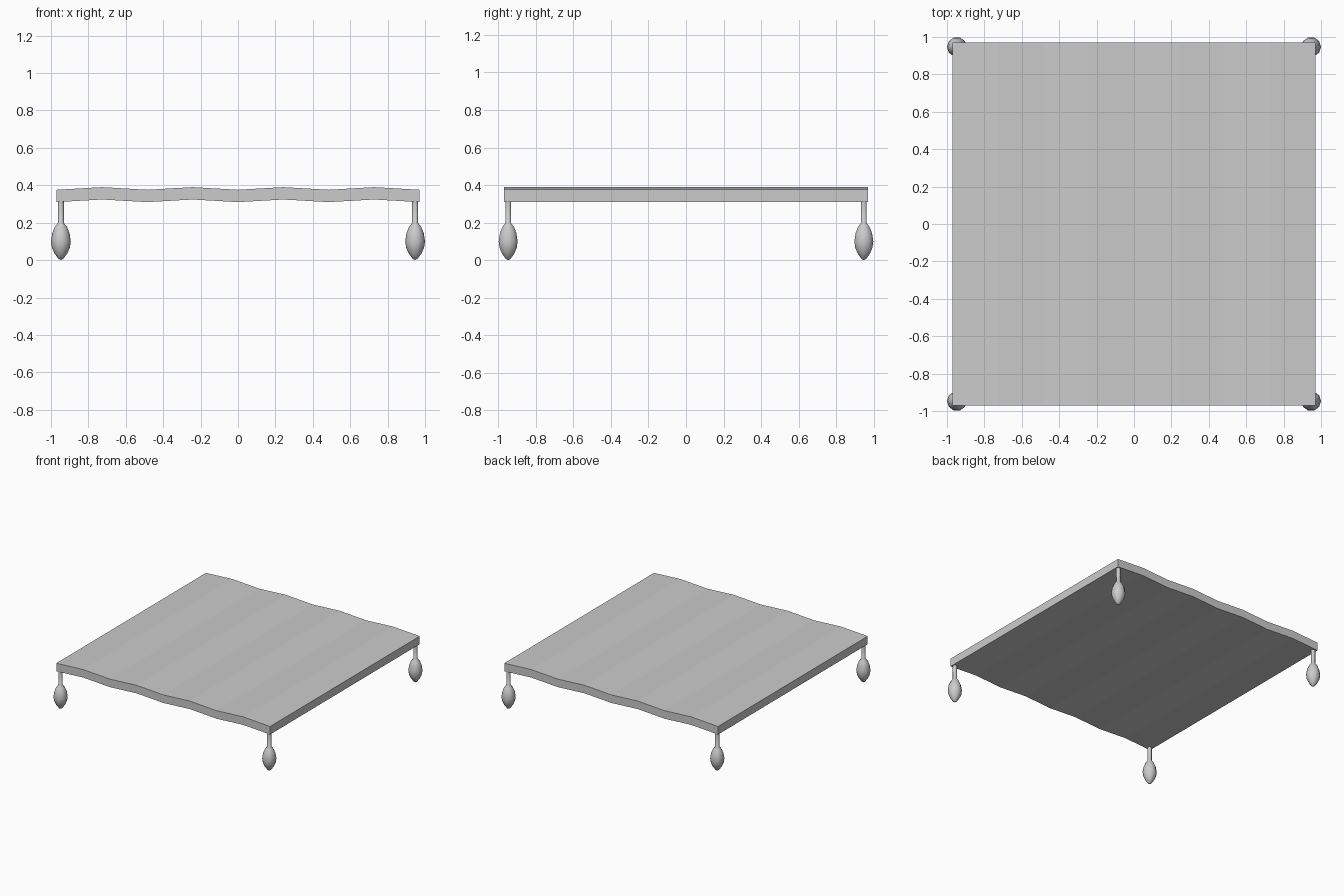
import bpy, bmesh, math

if "Cube" in bpy.data.objects:
    bpy.data.objects.remove(bpy.data.objects["Cube"])

HALF = 0.97      # slab half width
SEG = 16         # wave steps across the slab
LEG = 0.947      # leg offset from centre
SIDES = 10


def add_object(name, bm):
    bmesh.ops.recalc_face_normals(bm, faces=bm.faces)
    mesh = bpy.data.meshes.new(name)
    bm.to_mesh(mesh)
    bm.free()
    obj = bpy.data.objects.new(name, mesh)
    bpy.context.collection.objects.link(obj)
    return obj


# Rippled slab: wavy profile extruded front to back
def slab():
    bm = bmesh.new()
    pts = []
    for i in range(SEG + 1):
        t = i / SEG
        pts.append((-HALF + 2 * HALF * t, 0.007 * (1 - math.cos(8 * math.pi * t))))
    loop = [(x, 0.376 + w) for x, w in pts] + [(x, 0.310 + w) for x, w in reversed(pts)]
    face = bm.faces.new([bm.verts.new((x, -HALF, z)) for x, z in loop])
    ext = bmesh.ops.extrude_face_region(bm, geom=[face])
    moved = [g for g in ext["geom"] if isinstance(g, bmesh.types.BMVert)]
    bmesh.ops.translate(bm, verts=moved, vec=(0, 2 * HALF, 0))
    return add_object("table_top", bm)


# Turned leg: slim post running into a teardrop foot
PROFILE = [(0.016, 0.316), (0.016, 0.198), (0.032, 0.178), (0.046, 0.145),
           (0.053, 0.100), (0.048, 0.066), (0.034, 0.035), (0.014, 0.008)]


def leg(name, x, y):
    bm = bmesh.new()
    rings = []
    for r, z in PROFILE:
        rings.append([bm.verts.new((x + r * math.cos(2 * math.pi * k / SIDES),
                                    y + r * math.sin(2 * math.pi * k / SIDES), z))
                      for k in range(SIDES)])
    for a, b in zip(rings, rings[1:]):
        for k in range(SIDES):
            n = (k + 1) % SIDES
            bm.faces.new((a[k], a[n], b[n], b[k]))
    bm.faces.new(rings[0])
    tip = bm.verts.new((x, y, 0.0))
    for k in range(SIDES):
        bm.faces.new((rings[-1][k], rings[-1][(k + 1) % SIDES], tip))
    obj = add_object(name, bm)
    bpy.ops.object.select_all(action='DESELECT')
    bpy.context.view_layer.objects.active = obj
    obj.select_set(True)
    bpy.ops.object.shade_smooth_by_angle(angle=math.radians(40))


slab()
for side, sx in (("left", -1), ("right", 1)):
    for end, sy in (("front", -1), ("back", 1)):
        leg(f"{end}_{side}_leg", sx * LEG, sy * LEG)
